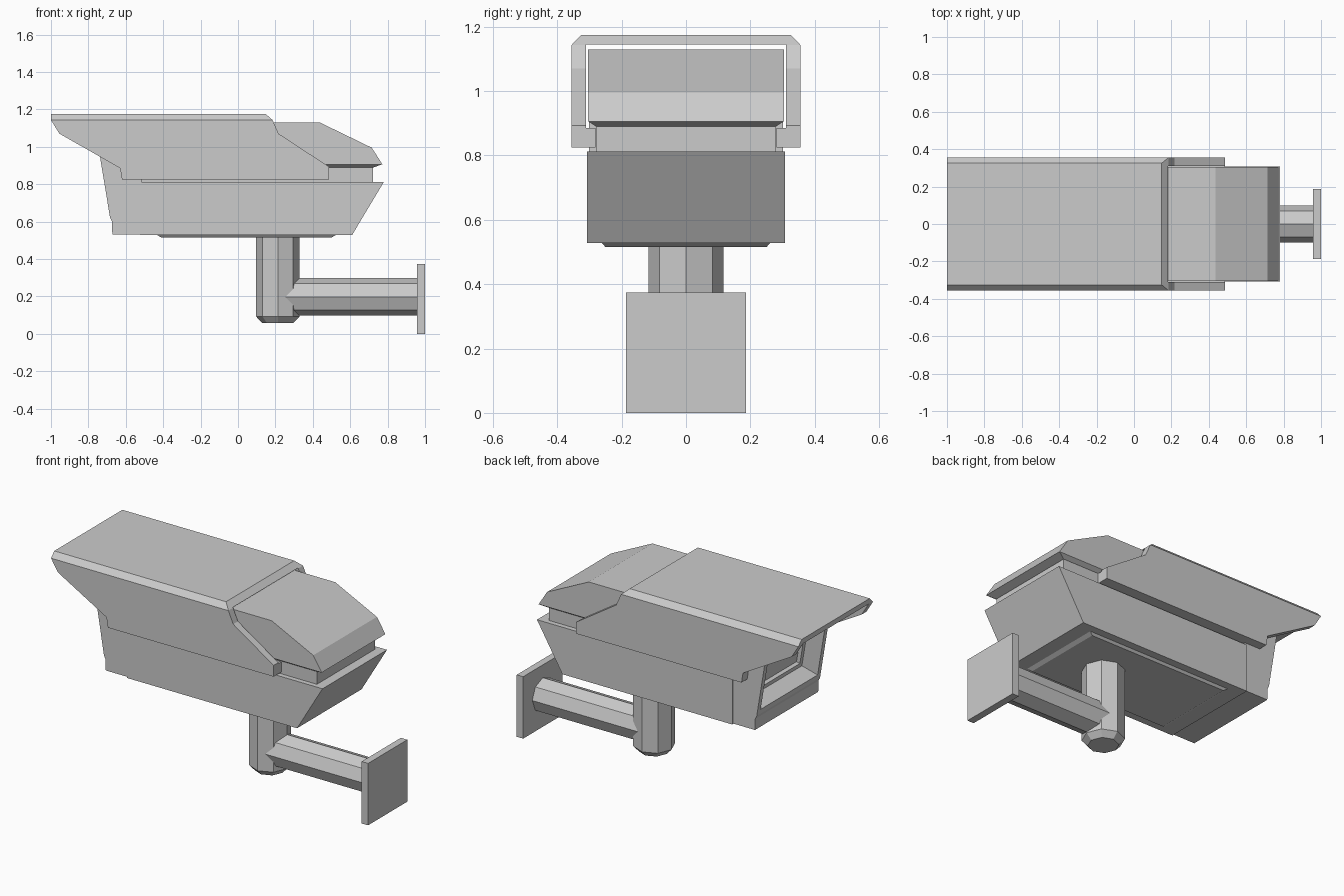
import bpy, bmesh
from math import cos, sin, pi

if "Cube" in bpy.data.objects:
    bpy.data.objects.remove(bpy.data.objects["Cube"])


def loft(name, rings):
    """Closed solid skinned through rings of matching 3D points."""
    bm = bmesh.new()
    vs = [[bm.verts.new(p) for p in r] for r in rings]
    n = len(rings[0])
    for a, b in zip(vs, vs[1:]):
        for i in range(n):
            bm.faces.new((a[i], a[(i + 1) % n], b[(i + 1) % n], b[i]))
    bm.faces.new(vs[0])
    bm.faces.new(vs[-1])
    bmesh.ops.recalc_face_normals(bm, faces=bm.faces)
    me = bpy.data.meshes.new(name)
    bm.to_mesh(me)
    bm.free()
    ob = bpy.data.objects.new(name, me)
    bpy.context.collection.objects.link(ob)
    return ob


def side_prism(name, pts, half):
    return loft(name, [[(x, y, z) for x, z in pts] for y in (-half, half)])


def rect(x0, x1, half, z):
    return [(x0, -half, z), (x1, -half, z), (x1, half, z), (x0, half, z)]


def octagon(r):
    return [(r * cos(i * pi / 4), r * sin(i * pi / 4)) for i in range(8)]


# Wall bracket
loft("wall_plate", [rect(0.957, 1.0, 0.187, z) for z in (0, 0.374)])
loft("bracket_arm", [[(x, a, 0.197 + b) for a, b in octagon(0.1)] for x in (0.21, 0.96)])
loft("bracket_post", [[(0.213 + a, b, z) for a, b in octagon(r)]
                      for z, r in ((0.058, 0.084), (0.092, 0.116), (0.525, 0.116))])

# Housing
loft("bottom_plate", [rect(-0.41, 0.50, 0.25, 0.515), rect(-0.44, 0.53, 0.265, 0.532)])
side_prism("lower_housing", [(-0.525, 0.528), (0.61, 0.528), (0.78, 0.812), (-0.525, 0.812)], 0.308)
loft("seam_band", [rect(-0.53, 0.722, 0.278, z) for z in (0.80, 0.90)])
loft("upper_lip", [rect(-0.525, 0.725, 0.28, 0.89), rect(-0.525, 0.772, 0.304, 0.906)])
side_prism("upper_housing", [(-0.525, 0.906), (0.772, 0.906), (0.715, 0.995),
                             (0.437, 1.13), (-0.525, 1.13)], 0.304)

# Front frame with recessed window
front = side_prism("front_frame", [(-0.515, 0.532), (-0.672, 0.532), (-0.674, 0.60),
                                   (-0.684, 0.62), (-0.768, 1.13), (-0.515, 1.13)], 0.302)
bm = bmesh.new()
bm.from_mesh(front.data)
bm.faces.ensure_lookup_table()
face = min(bm.faces, key=lambda f: f.calc_center_median().x)
for thick, depth in ((0.03, 0), (0.03, -0.09), (0.025, 0), (0.005, -0.02)):
    bmesh.ops.inset_region(bm, faces=[face], thickness=thick, depth=depth, use_even_offset=True)
bm.to_mesh(front.data)
bm.free()

# Sun hood: channel section trimmed by its side outline
half_section = [(0.325, 1.175), (0.356, 1.143), (0.356, 0.825), (0.282, 0.825),
                (0.282, 0.886), (0.311, 0.886), (0.311, 1.145)]
section = half_section + [(-y, z) for y, z in reversed(half_section)]
hood = loft("sun_hood", [[(x, y, z) for y, z in section] for x in (-1.1, 0.6)])
outline = side_prism("hood_outline", [
    (-1.0, 1.3), (-1.0, 1.143), (-0.955, 1.07), (-0.63, 0.885), (-0.62, 0.825),
    (-0.62, 0.7), (0.487, 0.7), (0.487, 0.893), (0.217, 1.07), (0.185, 1.143),
    (0.148, 1.175), (0.004, 1.3)], 0.5)
outline.hide_render = True
mod = hood.modifiers.new("trim", 'BOOLEAN')
mod.operation = 'INTERSECT'
mod.solver = 'EXACT'
mod.object = outline
bpy.context.view_layer.objects.active = hood
bpy.ops.object.modifier_apply(modifier=mod.name)
bpy.data.objects.remove(outline)
